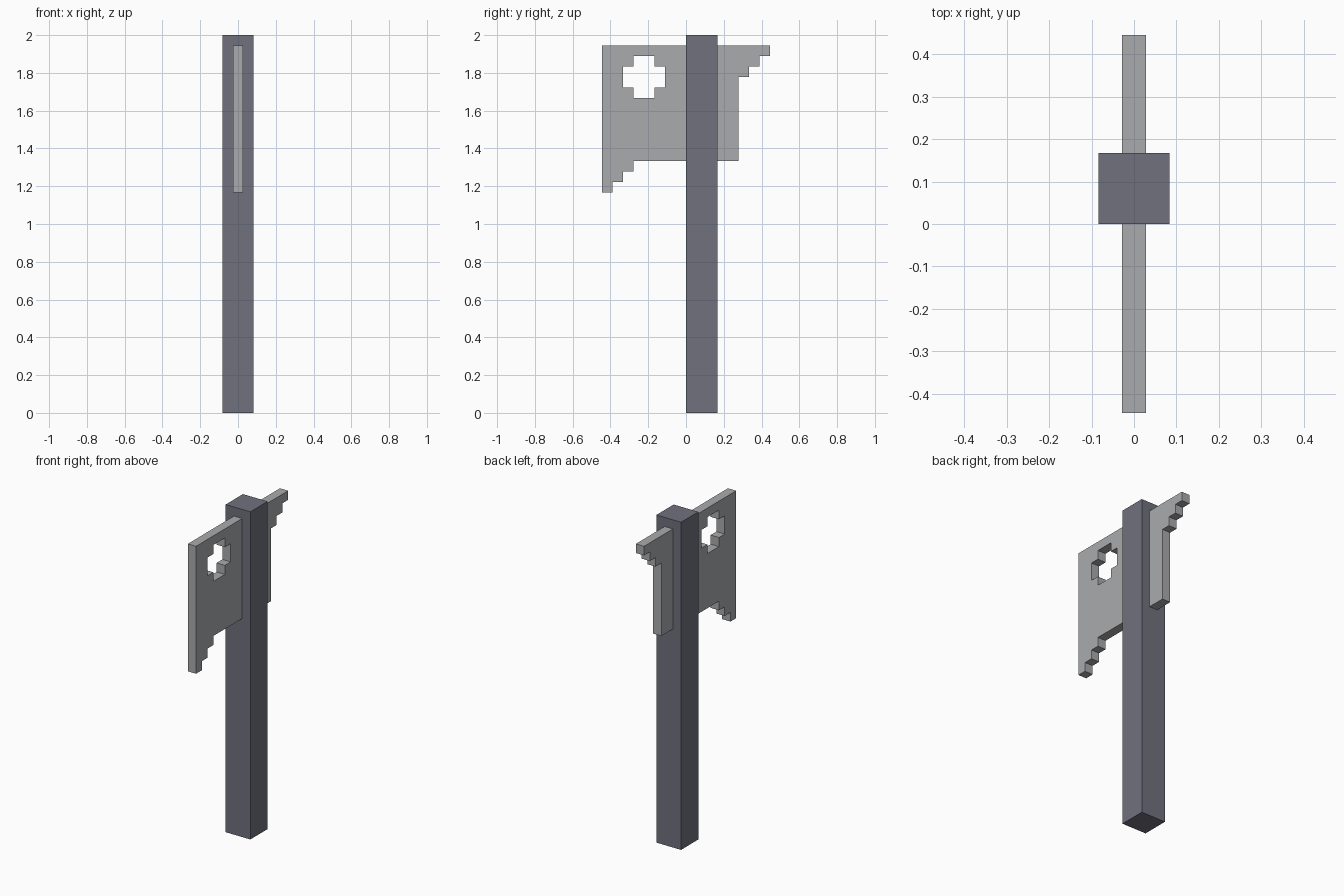
import bpy
from mathutils import Matrix

if "Cube" in bpy.data.objects:
    bpy.data.objects.remove(bpy.data.objects["Cube"], do_unlink=True)

U = 2 / 36  # one block unit


def material(name, rgb):
    mat = bpy.data.materials.new(name)
    mat.use_nodes = True
    mat.diffuse_color = (*rgb, 1)
    mat.node_tree.nodes["Principled BSDF"].inputs["Base Color"].default_value = (*rgb, 1)
    return mat


def plate(name, outlines, thickness, mat):
    """Extrude closed outlines, given in the y-z plane in units, along x."""
    curve = bpy.data.curves.new(name, "CURVE")
    curve.dimensions = "2D"
    curve.fill_mode = "BOTH"
    curve.extrude = thickness * U / 2
    for points in outlines:
        spline = curve.splines.new("POLY")
        spline.points.add(len(points) - 1)
        for point, (y, z) in zip(spline.points, points):
            point.co = (y * U, z * U, 0, 1)
        spline.use_cyclic_u = True
    helper = bpy.data.objects.new(name + "_outline", curve)
    bpy.context.collection.objects.link(helper)
    bpy.context.view_layer.update()
    graph = bpy.context.evaluated_depsgraph_get()
    mesh = bpy.data.meshes.new_from_object(helper.evaluated_get(graph))
    bpy.data.objects.remove(helper, do_unlink=True)
    bpy.data.curves.remove(curve)
    # local x, y, z become world y, z, x
    mesh.transform(Matrix(((0, 0, 1, 0), (1, 0, 0, 0), (0, 1, 0, 0), (0, 0, 0, 1))))
    mesh.materials.clear()
    mesh.materials.append(mat)
    mesh.shade_flat()
    obj = bpy.data.objects.new(name, mesh)
    bpy.context.collection.objects.link(obj)
    return obj


slate = material("slate_handle", (0.160, 0.165, 0.205))
steel = material("light_steel", (0.402, 0.407, 0.418))

# Square handle
bpy.ops.mesh.primitive_cube_add(size=1, location=(0, 1.5 * U, 18 * U))
handle = bpy.context.object
handle.name = "handle"
handle.scale = (3 * U, 3 * U, 36 * U)
handle.data.materials.append(slate)

# Axe head: stepped beard in front, stepped spike behind, passing through the handle
blade = [(-8, 35), (-8, 21)]
for i in range(3):
    blade += [(-7 + i, 21 + i), (-7 + i, 22 + i)]
blade += [(5, 24), (5, 32)]
for i in range(3):
    blade += [(6 + i, 32 + i), (6 + i, 33 + i)]

# Plus-shaped hole through the front of the blade
quarter = [(2, -1), (2, 1), (1, 1)]
plus = []
for turn in range(4):
    for a, b in quarter:
        for _ in range(turn):
            a, b = -b, a
        plus.append((a - 4, b + 32))

plate("axe_head", [blade, plus], 1, steel)
